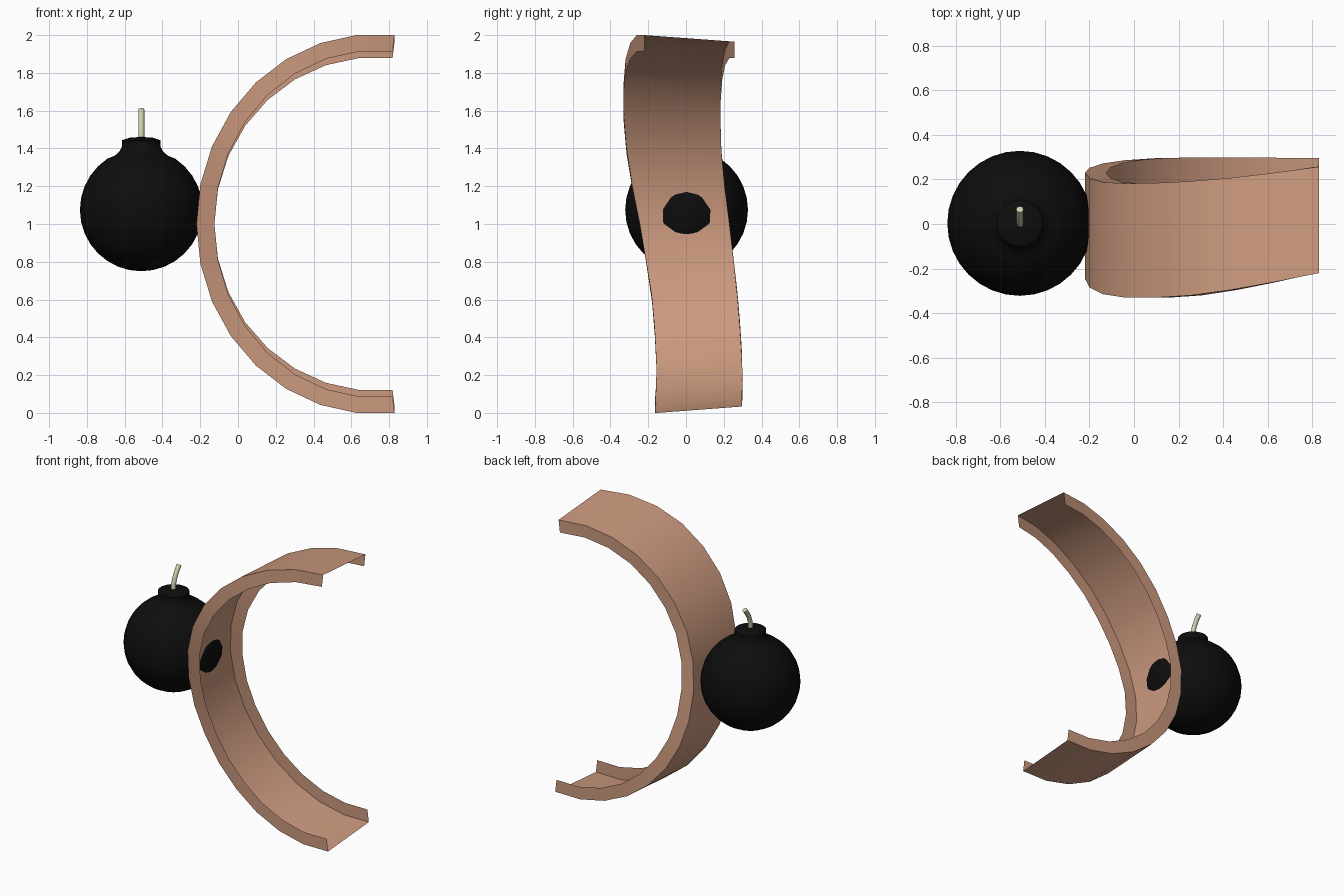
import bpy
from math import sin, cos, pi, radians, sqrt

if "Cube" in bpy.data.objects:
    bpy.data.objects.remove(bpy.data.objects["Cube"])


def material(name, rgb):
    m = bpy.data.materials.new(name)
    m.diffuse_color = (*rgb, 1)
    m.use_nodes = True
    m.node_tree.nodes["Principled BSDF"].inputs["Base Color"].default_value = m.diffuse_color
    return m


def make(name, verts, faces, mat, angle=40):
    me = bpy.data.meshes.new(name)
    me.from_pydata(verts, [], faces)
    me.materials.append(mat)
    ob = bpy.data.objects.new(name, me)
    bpy.context.collection.objects.link(ob)
    bpy.ops.object.select_all(action='DESELECT')
    bpy.context.view_layer.objects.active = ob
    ob.select_set(True)
    bpy.ops.object.mode_set(mode='EDIT')
    bpy.ops.mesh.select_all(action='SELECT')
    bpy.ops.mesh.normals_make_consistent(inside=False)
    bpy.ops.object.mode_set(mode='OBJECT')
    bpy.ops.object.shade_smooth_by_angle(angle=radians(angle))
    return ob


copper = material("copper", (0.60, 0.32, 0.21))
black = material("black", (0.004, 0.004, 0.004))
cord = material("cord", (0.62, 0.62, 0.42))

# Curved channel: thin web with a flange along each drifting edge
front_y = [-.22, -.26, -.295, -.32, -.33, -.33, -.315, -.285, -.245,
           -.21, -.18, -.165, -.157, -.157, -.16, -.163, -.165]
back_y = [.257, .23, .207, .192, .184, .182, .187, .205, .23,
          .252, .272, .286, .295, .298, .298, .297, .295]
verts = []
for i, (yf, yb) in enumerate(zip(front_y, back_y)):
    a = radians(83.7 + i * 192.6 / 16)
    for rx, rz, y in ((.85, .918, yf), (.945, 1.006, yf),
                      (.945, .971, yb), (.85, .883, yb)):
        verts.append((.725 + rx * cos(a), y, 1 + rz * sin(a)))
faces = [(4*i + j, 4*i + j + 1, 4*i + j + 5, 4*i + j + 4)
         for i in range(16) for j in range(3)]
make("curved_channel", verts, faces, copper)

# Round body with flared neck, turned as one profile
R, cx, cz, n = .325, -.512, 1.075, 32
profile = [(R * sin(pi * k / 16), cz - R * cos(pi * k / 16)) for k in range(1, 14)]
profile += [(.18, cz + sqrt(R * R - .18 ** 2)), (.14, 1.362), (.115, 1.385),
            (.102, 1.41), (.102, 1.443), (.06, 1.457)]
verts = [(cx + r * cos(2*pi*s/n), .003 + r * sin(2*pi*s/n), z)
         for r, z in profile for s in range(n)]
faces = [(k*n + s, k*n + (s+1) % n, (k+1)*n + (s+1) % n, (k+1)*n + s)
         for k in range(len(profile) - 1) for s in range(n)]
lo, hi = len(verts), len(verts) + 1
verts += [(cx, .003, cz - R), (cx, .003, 1.461)]
top = (len(profile) - 1) * n
faces += [(lo, (s+1) % n, s) for s in range(n)]
faces += [(hi, top + s, top + (s+1) % n) for s in range(n)]
make("round_body", verts, faces, black)

# Fuse: round cord bending toward the back
path = [(0, 1.44, 0), (.003, 1.49, 8), (.018, 1.535, 22),
        (.042, 1.575, 30), (.066, 1.606, 32)]
m, fr = 12, .016
verts = []
for y, z, tilt in path:
    t = radians(tilt)
    for s in range(m):
        u, v = fr * cos(2*pi*s/m), fr * sin(2*pi*s/m)
        verts.append((cx + u, y + v * cos(t), z - v * sin(t)))
faces = [(k*m + s, k*m + (s+1) % m, (k+1)*m + (s+1) % m, (k+1)*m + s)
         for k in range(len(path) - 1) for s in range(m)]
faces += [tuple(range(m)), tuple(range((len(path)-1)*m, len(path)*m))]
make("fuse", verts, faces, cord)
